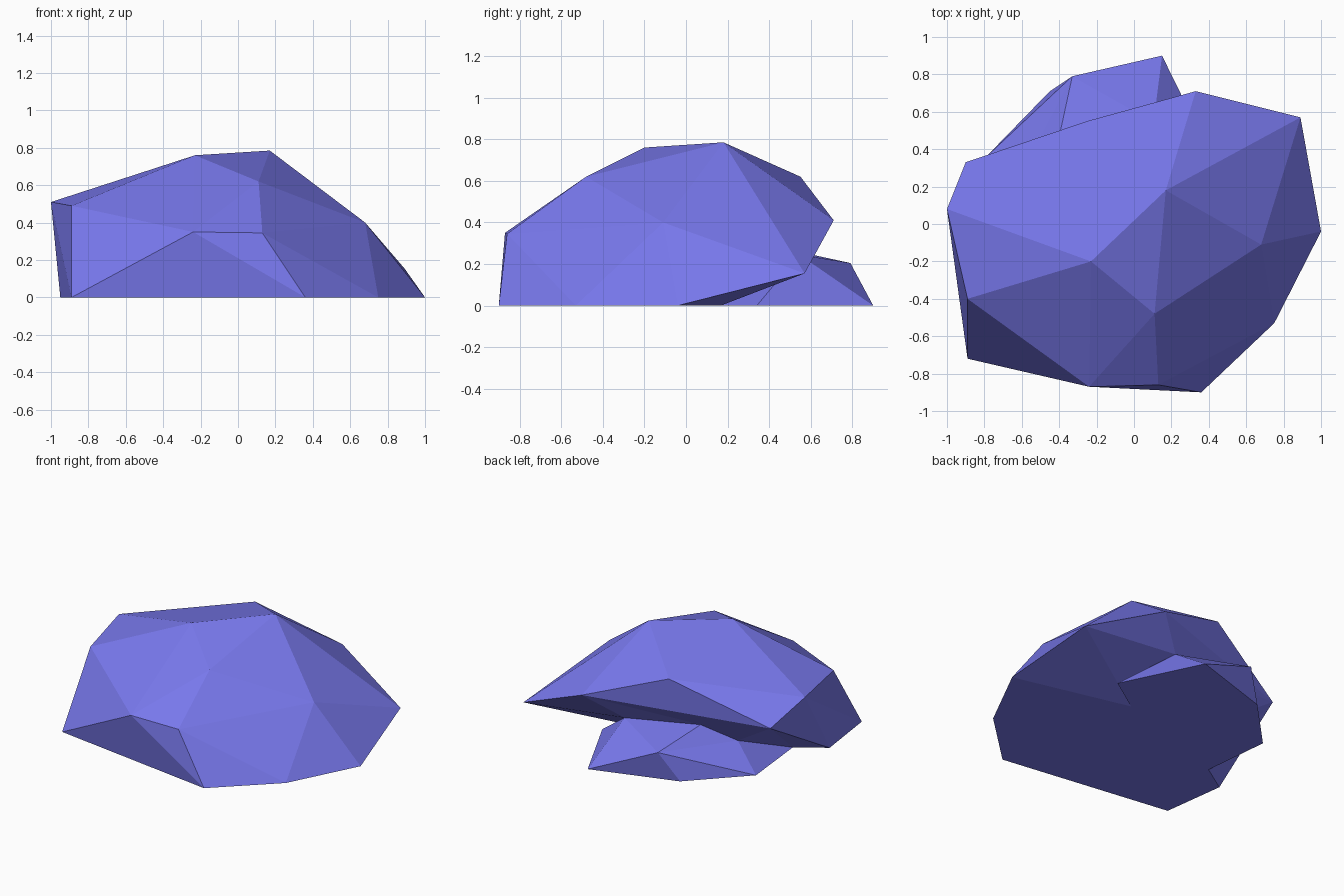
import bpy, bmesh

if "Cube" in bpy.data.objects:
    bpy.data.objects.remove(bpy.data.objects["Cube"])

# Corner points of the boulder: crown, belly, overhanging rim and ground line
crown = dict(
    A=(.17, .18, .785), B=(-.23, -.20, .76), C=(.11, -.48, .62), D=(.68, -.11, .40),
    E=(.33, .71, .41), F=(-.25, .55, .62), G=(.89, .57, .155), H=(1, -.04, 0),
    I=(.75, -.53, 0), J=(.36, -.9, 0), K=(.13, -.86, .345), L=(-.24, -.87, .35),
    M=(-.89, -.72, 0), N=(-.89, -.40, .49), O=(-1, .08, .51), P=(-.90, .33, .354),
    U=(-.95, -.27, 0))

# Ledge at the back, below the overhang
ledge = dict(
    Q=(.15, .9, 0), R=(-.33, .79, .205), S=(-.45, .71, 0), T=(.425, .34, 0),
    V=(-.75, -.14, 0), W=(-.8, .35, 0), X=(.105, .545, .245), Y=(.165, .166, 0),
    Z=(-.41, .42, .285), z=(-.6, .27, .165))

bm = bmesh.new()
v = {k: bm.verts.new(p) for k, p in crown.items()}

# Convex crown, then open its underside
bmesh.ops.convex_hull(bm, input=list(bm.verts))
under = {v[k] for k in "GEPUHIJM"}
bmesh.ops.delete(bm, geom=[f for f in bm.faces if set(f.verts) <= under],
                 context='FACES_KEEP_BOUNDARY')

# Overhang underside, ledge and flat base
v.update({k: bm.verts.new(p) for k, p in ledge.items()})
patches = ("GHY GYX YTX EGX EXZ EZP PZz PzV PVU "
           "WSR SQR QXR QTX RXZ RZz RzW zWV HIJMUVWSQTY")
for patch in patches.split():
    bm.faces.new([v[k] for k in patch])
bmesh.ops.delete(bm, geom=[e for e in bm.edges if not e.link_faces], context='EDGES')
bmesh.ops.recalc_face_normals(bm, faces=list(bm.faces))

mesh = bpy.data.meshes.new("boulder")
bm.to_mesh(mesh)
bm.free()
boulder = bpy.data.objects.new("boulder", mesh)
bpy.context.collection.objects.link(boulder)

# Blue stone
stone = bpy.data.materials.new("blue_stone")
stone.diffuse_color = (.19, .19, .85, 1)
stone.use_nodes = True
stone.node_tree.nodes["Principled BSDF"].inputs["Base Color"].default_value = stone.diffuse_color
mesh.materials.append(stone)
